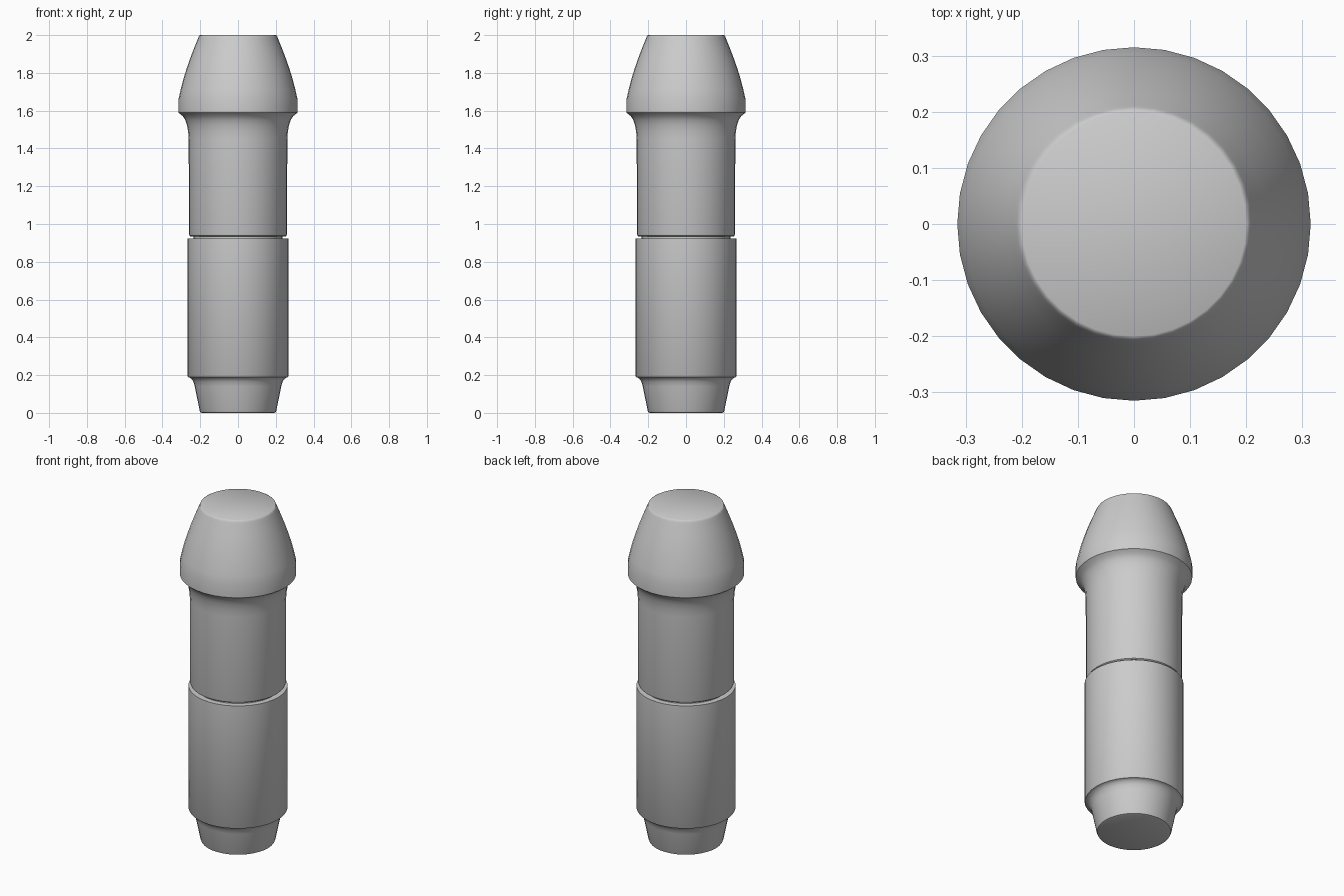
import bpy, bmesh, math

if "Cube" in bpy.data.objects:
    bpy.data.objects.remove(bpy.data.objects["Cube"])

SIDES = 36


def lathe(name, profile):
    """Spin a (radius, height) profile into a capped solid."""
    bm = bmesh.new()
    rings = []
    for r, z in profile:
        rings.append([bm.verts.new((r * math.cos(2 * math.pi * i / SIDES),
                                    r * math.sin(2 * math.pi * i / SIDES), z))
                      for i in range(SIDES)])
    for a, b in zip(rings, rings[1:]):
        for i in range(SIDES):
            j = (i + 1) % SIDES
            bm.faces.new((a[i], a[j], b[j], b[i]))
    bm.faces.new(rings[0][::-1])
    bm.faces.new(rings[-1])
    mesh = bpy.data.meshes.new(name)
    bm.to_mesh(mesh)
    bm.free()
    obj = bpy.data.objects.new(name, mesh)
    bpy.context.collection.objects.link(obj)
    bpy.ops.object.select_all(action='DESELECT')
    obj.select_set(True)
    bpy.context.view_layer.objects.active = obj
    bpy.ops.object.shade_smooth_by_angle(angle=math.radians(35))
    return obj


# One continuous turned body: tapered foot, lower sleeve, groove,
# upper sleeve, flared collar and rounded nose
foot = [(0.192, 0), (0.199, 0.003), (0.203, 0.012), (0.229, 0.14),
        (0.236, 0.165), (0.247, 0.181), (0.257, 0.187)]
lower_sleeve = [(0.264, 0.189), (0.268, 0.195), (0.268, 0.922)]
groove = [(0.236, 0.922), (0.236, 0.933)]
upper_sleeve = [(0.250, 0.933), (0.257, 0.938), (0.260, 0.948), (0.261, 1.45)]
flare = [(0.264, 1.49), (0.270, 1.523), (0.279, 1.55), (0.292, 1.571),
         (0.310, 1.585)]
collar = [(0.315, 1.589), (0.315, 1.66)]
nose = [(0.304, 1.71), (0.290, 1.765), (0.273, 1.82), (0.254, 1.875),
        (0.233, 1.93), (0.214, 1.976), (0.209, 1.989), (0.205, 1.997),
        (0.200, 2.0)]

lathe("turned_pin", foot + lower_sleeve + groove + upper_sleeve
      + flare + collar + nose)
